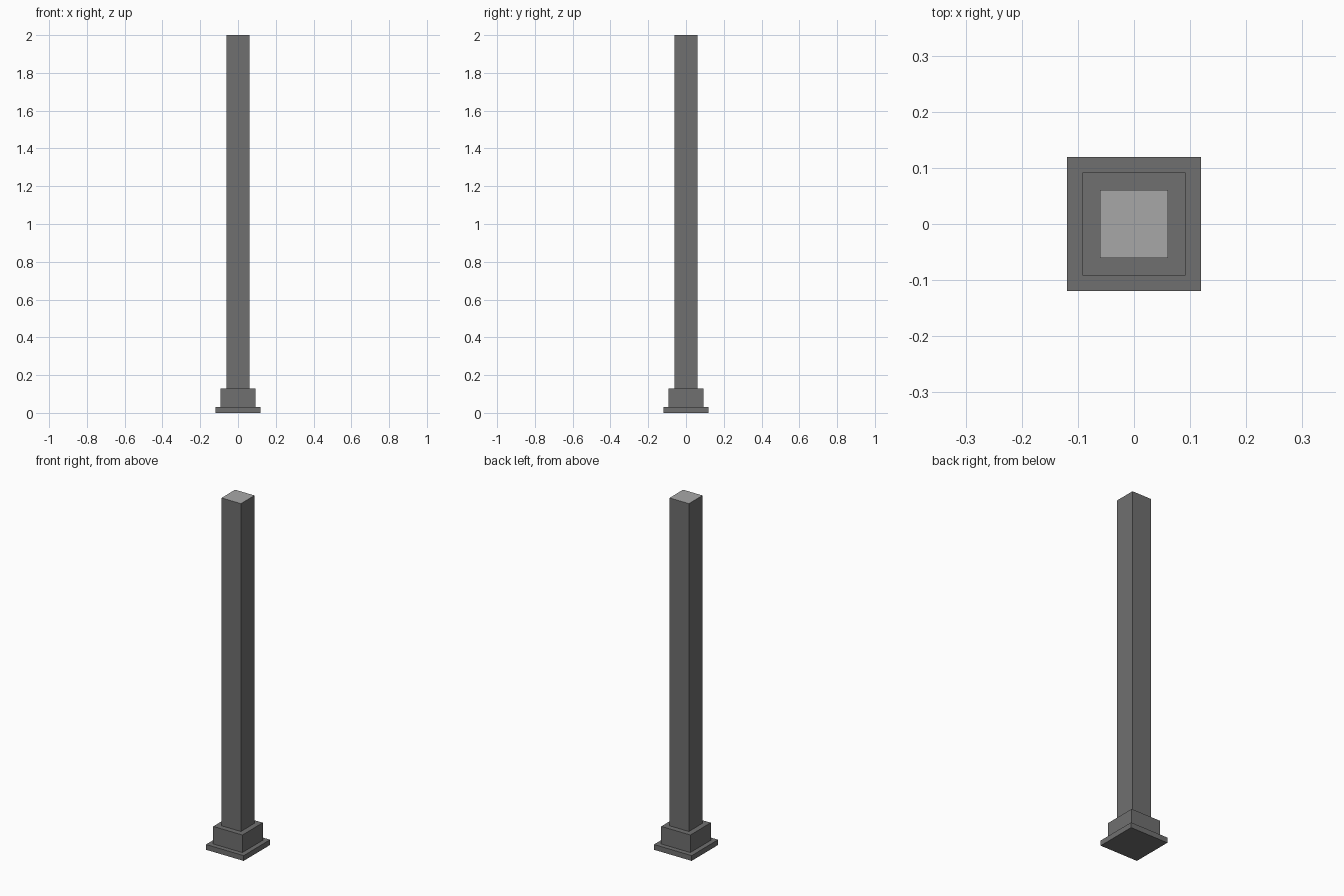
import bpy, bmesh

if "Cube" in bpy.data.objects:
    bpy.data.objects.remove(bpy.data.objects["Cube"])


def material(name, v):
    m = bpy.data.materials.new(name)
    m.diffuse_color = (v, v, v, 1)
    m.use_nodes = True
    m.node_tree.nodes["Principled BSDF"].inputs["Base Color"].default_value = m.diffuse_color
    return m


dark = material("dark grey", 0.16)
light = material("light grey", 0.39)


def square_block(name, half, z0, z1, cap=False):
    bm = bmesh.new()
    bmesh.ops.create_cube(bm, size=1)
    for v in bm.verts:
        v.co = (v.co.x * 2 * half, v.co.y * 2 * half, z1 if v.co.z > 0 else z0)
    bm.normal_update()
    if cap:
        for f in bm.faces:
            f.material_index = 1 if f.normal.z > 0.5 else 0
    me = bpy.data.meshes.new(name)
    bm.to_mesh(me)
    bm.free()
    me.materials.append(dark)
    me.materials.append(light)
    ob = bpy.data.objects.new(name, me)
    bpy.context.collection.objects.link(ob)


# Stepped foot
square_block("base_plate", 0.119, 0.0, 0.03)
square_block("plinth", 0.092, 0.03, 0.13)
# Post with a lighter top face
square_block("post", 0.061, 0.13, 2.0, cap=True)
